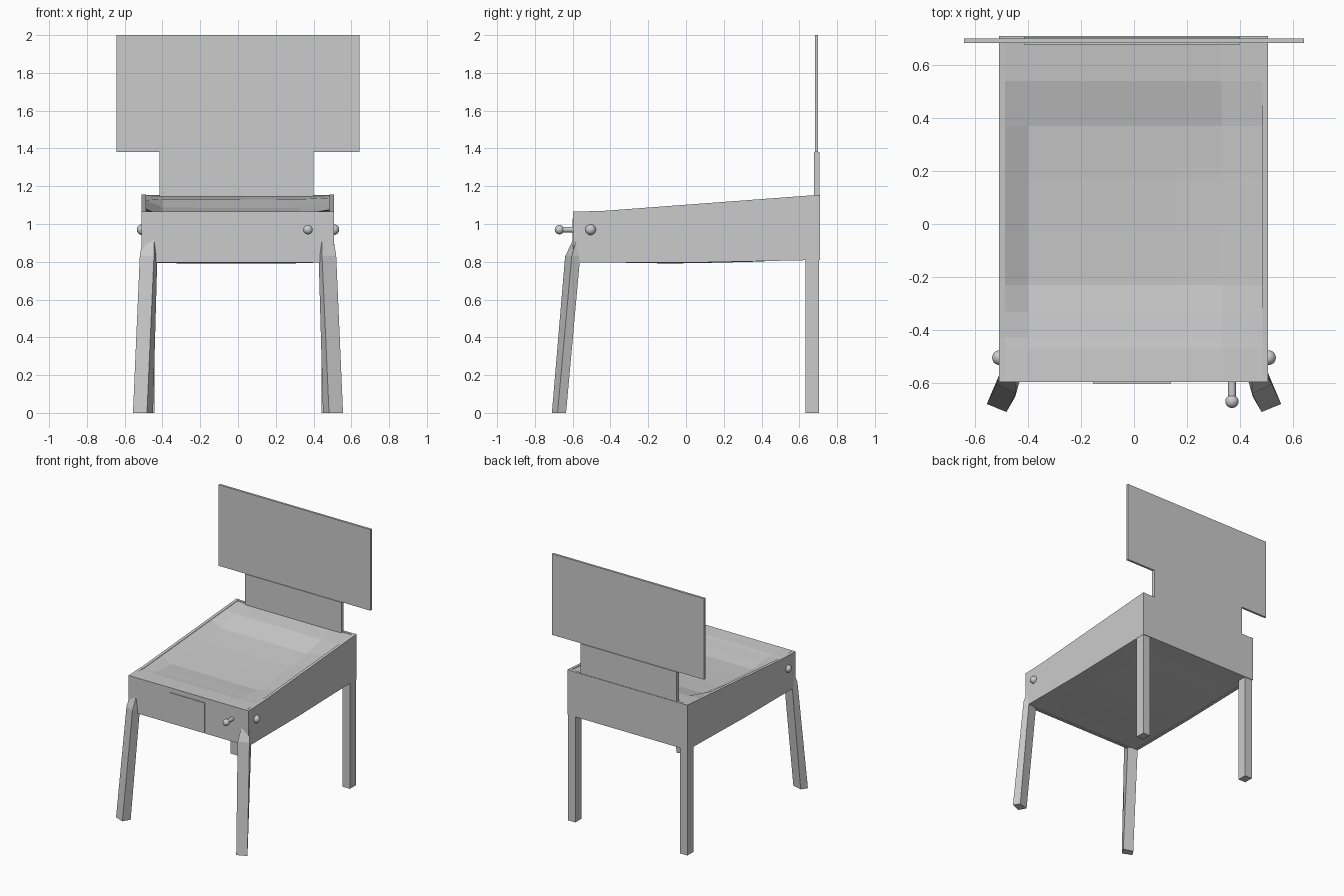
import bpy, bmesh, math
from mathutils import Vector

if "Cube" in bpy.data.objects:
    bpy.data.objects.remove(bpy.data.objects["Cube"])

grey = bpy.data.materials.new("light grey")
grey.diffuse_color = (0.6, 0.6, 0.6, 1)
grey.use_nodes = True
grey.node_tree.nodes["Principled BSDF"].inputs["Base Color"].default_value = grey.diffuse_color


def finish(name, bm, smooth=False):
    bmesh.ops.recalc_face_normals(bm, faces=bm.faces)
    me = bpy.data.meshes.new(name)
    bm.to_mesh(me)
    bm.free()
    me.materials.append(grey)
    for p in me.polygons:
        p.use_smooth = smooth
    ob = bpy.data.objects.new(name, me)
    bpy.context.collection.objects.link(ob)
    return ob


def box(name, x0, x1, y0, y1, z0, z1):
    bm = bmesh.new()
    bmesh.ops.create_cube(bm, size=1)
    for v in bm.verts:
        v.co = ((x0, x1)[v.co.x > 0], (y0, y1)[v.co.y > 0], (z0, z1)[v.co.z > 0])
    return finish(name, bm)


def loft(name, rings):
    """Closed solid through a stack of four-point rings."""
    bm = bmesh.new()
    vs = [[bm.verts.new(p) for p in r] for r in rings]
    n = len(vs[0])
    for a, b in zip(vs, vs[1:]):
        for i in range(n):
            j = (i + 1) % n
            bm.faces.new((a[i], a[j], b[j], b[i]))
    bm.faces.new(vs[0])
    bm.faces.new(vs[-1])
    return finish(name, bm)


def ball(name, loc, r):
    bm = bmesh.new()
    bmesh.ops.create_uvsphere(bm, u_segments=20, v_segments=12, radius=r)
    bmesh.ops.translate(bm, verts=bm.verts, vec=Vector(loc))
    return finish(name, bm, True)


def rim(y):
    """Height of the cabinet's top edge."""
    return 1.07 + 0.085 * max(0, y + 0.43) / 1.14


def base(y):
    return 0.795 + 0.015 * max(0, y) / 0.71


# Cabinet walls: sloped side panels, front and back
side = [(-0.595, 0.795), (0, 0.795), (0.71, 0.81), (0.71, 1.155), (-0.43, 1.07), (-0.595, 1.065)]
for name, x0, x1 in (("left_side", -0.51, -0.487), ("right_side", 0.485, 0.507)):
    loft(name, [[(x, y, z) for y, z in side] for x in (x0, x1)])
box("front_panel", -0.51, 0.507, -0.597, -0.575, 0.795, 1.066)
box("back_panel", -0.51, 0.507, 0.69, 0.71, 0.81, 1.153)


# Playing surface: shallow faceted basin below the rim
xs = [(-0.487, 0), (-0.4, 1), (0.16, 1.05), (0.33, 1), (0.485, 0.1)]
ys = [(-0.595, 0), (-0.47, 0.003), (-0.43, 0.008), (-0.33, 0.024), (-0.23, 0.042),
      (-0.03, 0.045), (0.17, 0.045), (0.37, 0.04), (0.54, 0.008), (0.69, 0.004)]


def sheet(name, height):
    bm = bmesh.new()
    g = [[bm.verts.new((x, y, height(y, d * f))) for x, f in xs] for y, d in ys]
    for a, b in zip(g, g[1:]):
        for i in range(len(xs) - 1):
            bm.faces.new((a[i], a[i + 1], b[i + 1], b[i]))
    return finish(name, bm)


sheet("playing_surface", lambda y, d: rim(y) - 0.003 - d)
floor = sheet("cabinet_floor", lambda y, d: base(y) + 0.004 - 0.15 * d)
floor.data.flip_normals()

# Upright display board and its neck
box("board_neck", -0.415, 0.4, 0.678, 0.706, 1.08, 1.38)
box("display_board", -0.643, 0.643, 0.683, 0.7, 1.38, 2.0)

# Front door plate
box("front_door", -0.155, 0.14, -0.602, -0.594, 0.81, 1.03)

# Pull knob and rod
bm = bmesh.new()
bmesh.ops.create_cone(bm, cap_ends=True, segments=16, radius1=0.015, radius2=0.015, depth=0.09)
for v in bm.verts:
    v.co = (0.37 + v.co.x, -0.63 + v.co.z, 0.97 + v.co.y)
rod = finish("pull_rod", bm, True)
bpy.context.view_layer.objects.active = rod
rod.select_set(True)
bpy.ops.object.shade_smooth_by_angle()
ball("pull_knob", (0.37, -0.67, 0.97), 0.025)

# Mirrored side buttons and legs
foot = [(0.482, -0.71), (0.556, -0.68), (0.526, -0.635), (0.45, -0.655)]
knee = [(0.445, -0.64), (0.52, -0.605), (0.505, -0.56), (0.427, -0.575)]
top = [(0.445, -0.598), (0.506, -0.58), (0.497, -0.56), (0.435, -0.575)]
for s, tag in ((-1, "left"), (1, "right")):
    ball(tag + "_button", (s * 0.508, -0.505, 0.97), 0.028)
    loft(tag + "_front_leg", [[(s * x, y, z) for x, y in ring]
                              for ring, z in ((foot, 0), (knee, 0.83), (top, 0.915))])
    box(tag + "_back_leg", *sorted((s * 0.443, s * 0.505)), 0.632, 0.705, 0, 0.82)
